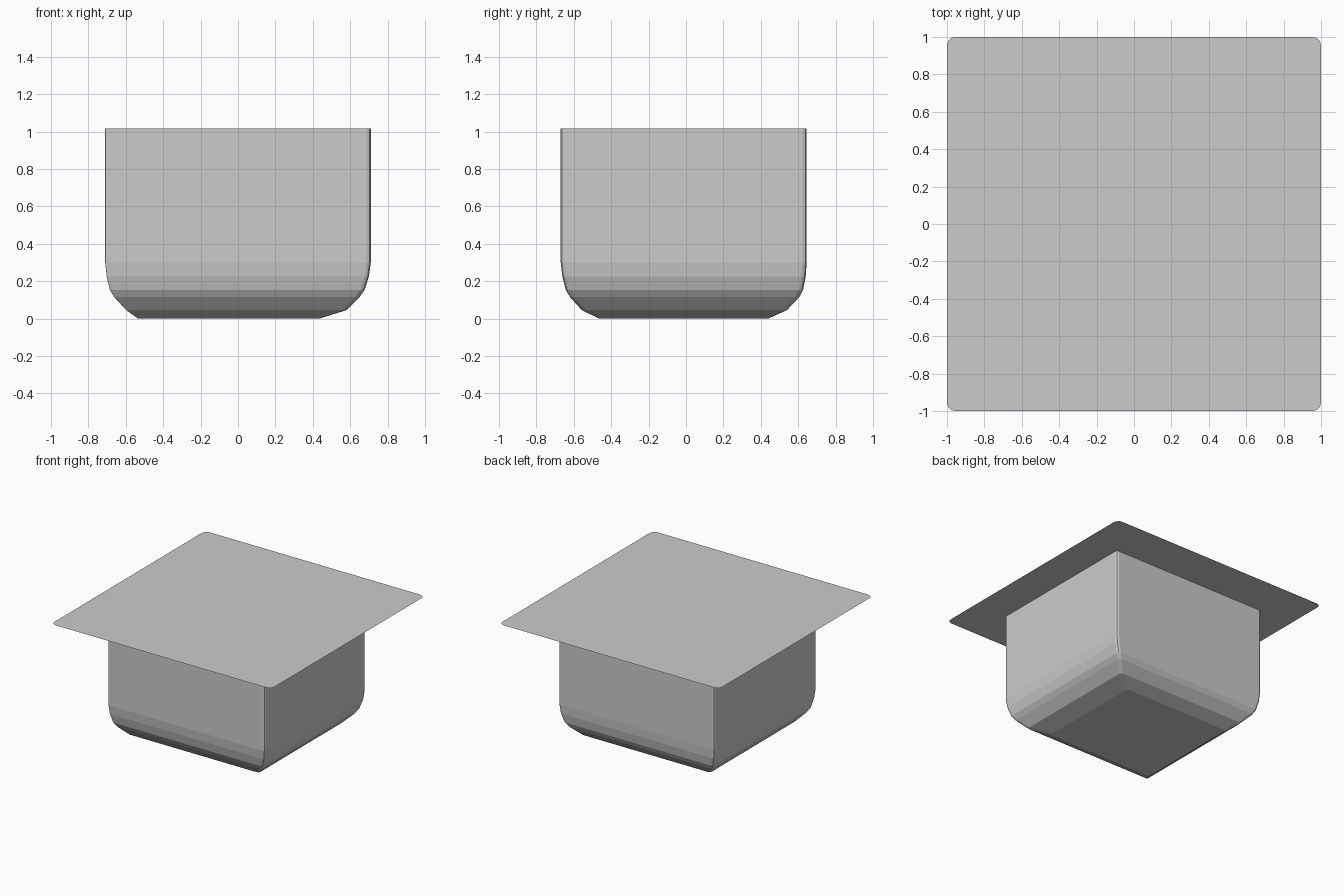
import bpy, bmesh
from math import sin, cos, pi

cube = bpy.data.objects.get("Cube")
if cube:
    bpy.data.objects.remove(cube)

grey = bpy.data.materials.new("light grey")
grey.use_nodes = True
colour = (0.6, 0.6, 0.6, 1)
grey.diffuse_color = colour
grey.node_tree.nodes["Principled BSDF"].inputs["Base Color"].default_value = colour


def rounded_ring(bm, x0, x1, y0, y1, z, radii, steps):
    """Rectangle outline with one radius per corner, starting front right."""
    corners = [(x0, y0, 1, 1), (x1, y0, -1, 1), (x1, y1, -1, -1), (x0, y1, 1, -1)]
    ring = []
    for i, ((x, y, sx, sy), r) in enumerate(zip(corners, radii)):
        for k in range(steps + 1):
            a = pi + (i + k / steps) * pi / 2
            ring.append(bm.verts.new((x + r * (sx + cos(a)), y + r * (sy + sin(a)), z)))
    return ring


def finish(bm, name):
    mesh = bpy.data.meshes.new(name)
    bm.to_mesh(mesh)
    bm.free()
    mesh.materials.append(grey)
    bpy.context.collection.objects.link(bpy.data.objects.new(name, mesh))


# Flat square top plate
TOP = 1.015
bm = bmesh.new()
bm.faces.new(rounded_ring(bm, -1, 1, -1, 1, TOP, [0.045] * 4, 3))
finish(bm, "top_plate")

# Deep basin: outlines from the rim down to the flat floor (z, x0, x1, y0, y1)
levels = [
    (TOP, -0.71, 0.71, -0.67, 0.645),
    (0.30, -0.71, 0.71, -0.67, 0.645),
    (0.225, -0.702, 0.70, -0.661, 0.64),
    (0.153, -0.685, 0.677, -0.643, 0.626),
    (0.115, -0.662, 0.65, -0.62, 0.606),
    (0.045, -0.598, 0.58, -0.557, 0.54),
    (0, -0.535, 0.435, -0.465, 0.44),
]
bm = bmesh.new()
rings = [rounded_ring(bm, *box, z, [0.002, 0.022, 0.022, 0.022], 2) for z, *box in levels]
for upper, lower in zip(rings, rings[1:]):
    n = len(upper)
    for i in range(n):
        j = (i + 1) % n
        bm.faces.new((lower[i], lower[j], upper[j], upper[i]))
bm.faces.new(rings[-1][::-1])
finish(bm, "basin")
